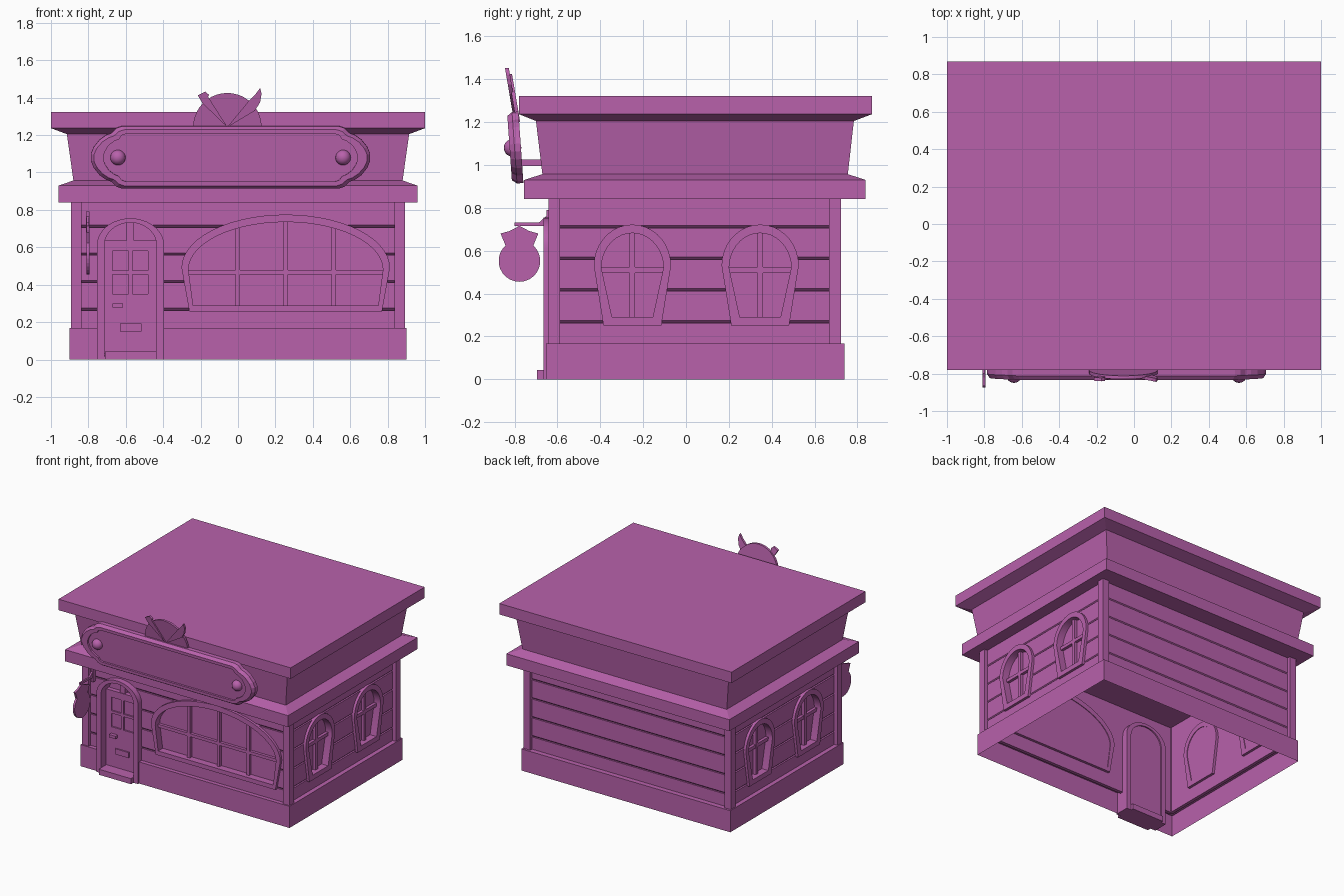
import bpy, bmesh, math

if "Cube" in bpy.data.objects:
    bpy.data.objects.remove(bpy.data.objects["Cube"])

mat = bpy.data.materials.new("plum_paint")
mat.diffuse_color = (0.48, 0.12, 0.41, 1)
mat.use_nodes = True
mat.node_tree.nodes["Principled BSDF"].inputs["Base Color"].default_value = mat.diffuse_color


def make(name, bm, smooth=False):
    bmesh.ops.recalc_face_normals(bm, faces=bm.faces)
    me = bpy.data.meshes.new(name)
    bm.to_mesh(me)
    bm.free()
    me.materials.append(mat)
    ob = bpy.data.objects.new(name, me)
    bpy.context.collection.objects.link(ob)
    if smooth:
        bpy.ops.object.select_all(action='DESELECT')
        ob.select_set(True)
        bpy.context.view_layer.objects.active = ob
        bpy.ops.object.shade_smooth_by_angle(angle=math.radians(35))
    return ob


def loft(name, loops, caps=(True, True), ring=False, open_loop=False, smooth=False):
    bm = bmesh.new()
    vs = [[bm.verts.new(p) for p in l] for l in loops]
    pairs = list(zip(vs, vs[1:])) + ([(vs[-1], vs[0])] if ring else [])
    n = len(vs[0])
    for a, b in pairs:
        for i in range(n - 1 if open_loop else n):
            j = (i + 1) % n
            bm.faces.new((a[i], a[j], b[j], b[i]))
    if not ring:
        if caps[0]:
            bm.faces.new(vs[0][::-1])
        if caps[1]:
            bm.faces.new(vs[-1])
    return make(name, bm, smooth)


# Wall mappings: u along the wall, z up, d outward
def front(u, z, d): return (u, -0.62 - d, z)
def back(u, z, d): return (u, 0.70 + d, z)
def right(u, z, d): return (0.865 + d, u, z)
def left(u, z, d): return (-0.865 - d, u, z)


def lay(M, outline, d): return [M(u, z, d) for u, z in outline]


def prism(name, M, outline, d0, d1, smooth=False):
    return loft(name, [lay(M, outline, d0), lay(M, outline, d1)], smooth=smooth)


def bar(name, M, u0, u1, z0, z1, d0, d1):
    return prism(name, M, [(u0, z0), (u1, z0), (u1, z1), (u0, z1)], d0, d1)


def box(name, x0, x1, y0, y1, z0, z1):
    return loft(name, [[(x0, y0, z), (x1, y0, z), (x1, y1, z), (x0, y1, z)] for z in (z0, z1)])


def arch(c, w0, w1, zb, zs, zt, n=18):
    top = [(c + w1 * math.cos(math.pi * i / n), zs + (zt - zs) * math.sin(math.pi * i / n))
           for i in range(n + 1)]
    return [(c - w0, zb), (c + w0, zb)] + top


def frame(name, M, outer, inner, d0, d1):
    return loft(name, [lay(M, outer, d0), lay(M, outer, d1), lay(M, inner, d1), lay(M, inner, d0)],
                ring=True, smooth=True)


def cut(wall, outlines, M):
    for o in outlines:
        c = prism("cutter", M, o, -0.1, 0.1)
        m = wall.modifiers.new("hole", 'BOOLEAN')
        m.operation, m.solver, m.object = 'DIFFERENCE', 'EXACT', c
        bpy.context.view_layer.objects.active = wall
        bpy.ops.object.modifier_apply(modifier=m.name)
        bpy.data.objects.remove(c)


# Roof block: lower cornice, flared fascia and flat slab in one loft
levels = [(0.96, -0.755, 0.838, 0.84), (0.96, -0.755, 0.838, 0.93), (0.88, -0.67, 0.755, 0.957),
          (0.915, -0.70, 0.783, 1.205), (1.0, -0.78, 0.868, 1.237), (1.0, -0.78, 0.868, 1.322)]
loft("roof_and_cornice", [[(-x, a, z), (x, a, z), (x, b, z), (-x, b, z)] for x, a, b, z in levels])

# Plinth: open sheet with a doorway gap
def plinth_path(e, z):
    x, a, b = 0.90 - e, -0.652 + e, 0.74 - e
    return [(-0.40, a, z), (x, a, z), (x, b, z), (-x, b, z), (-x, a, z), (-0.75, a, z)]
loft("plinth", [plinth_path(0, 0), plinth_path(0, 0.168), plinth_path(0.055, 0.168)],
     caps=(False, False), open_loop=True)

# Corner posts
for sx in (-1, 1):
    xs = sorted((sx * 0.836, sx * 0.893))
    for y0, y1 in ((-0.642, -0.588), (0.667, 0.723)):
        box("corner_post", *xs, y0, y1, 0.16, 0.845)

# Clapboard walls with grooves
profile = [(0.0, 0.85)]
for z in (0.706, 0.558, 0.411, 0.263):
    profile += [(0, z + 0.012), (-0.013, z), (0, z)]
profile += [(0, 0.15), (-0.025, 0.15), (-0.025, 0.85)]
def wall(name, M, u0, u1):
    return loft(name, [[M(u, z, d) for d, z in profile] for u in (u0, u1)])
wall("back_wall", back, -0.85, 0.85)
front_wall = wall("front_wall", front, -0.85, 0.85)

# Windows
def window(name, M, c, outer, inner, bars, zbar, w):
    frame(name + "_frame", M, outer, inner, -0.045, 0.02)
    loft(name + "_glass", [lay(M, inner, -0.04), lay(M, inner, -0.036)])
    (w1, zs, zt) = (max(u for u, _ in inner) - c, inner[2][1], max(z for _, z in inner))
    for o in bars:
        top = zs + (zt - zs) * math.sqrt(1 - (o / w1) ** 2)
        bar(name + "_mullion", M, c + o - w, c + o + w, inner[0][1] - 0.01, top + 0.008, -0.037, -0.012)
    bar(name + "_crossbar", M, c - w1, c + w1, zbar - w, zbar + w, -0.037, -0.014)

big_out = arch(0.255, 0.515, 0.557, 0.257, 0.49, 0.775, 28)
big_in = arch(0.255, 0.495, 0.52, 0.29, 0.48, 0.735, 28)
door_out = arch(-0.575, 0.18, 0.18, 0.0, 0.61, 0.755)
door_in = arch(-0.575, 0.14, 0.14, 0.015, 0.61, 0.732)
cut(front_wall, [arch(0.255, 0.505, 0.538, 0.27, 0.485, 0.755, 28),
                 arch(-0.575, 0.16, 0.16, -0.01, 0.61, 0.743)], front)
window("shop_window", front, 0.255, big_out, big_in, (-0.256, 0, 0.256), 0.467, 0.012)

for side, M in (("right", right), ("left", left)):
    w = wall(side + "_wall", M, -0.61, 0.69)
    cs = (-0.25, 0.346)
    cut(w, [arch(c, 0.115, 0.162, 0.27, 0.53, 0.70) for c in cs], M)
    for c in cs:
        window(side + "_window", M, c, arch(c, 0.135, 0.18, 0.252, 0.53, 0.722),
               arch(c, 0.095, 0.145, 0.29, 0.52, 0.682), (0,), 0.51, 0.013)

# Door: frame, leaf, raised rails, fanlight, hardware and step
frame("door_frame", front, door_out, door_in, -0.07, 0.045)
D = -0.03
bar("door_leaf", front, -0.715, -0.435, 0.02, 0.62, D - 0.02, D)
loft("fanlight_glass", [lay(front, door_in, D - 0.03), lay(front, door_in, D - 0.025)])
bar("fanlight_mullion", front, -0.595, -0.555, 0.62, 0.735, D - 0.026, D + 0.01)
bar("transom", front, -0.715, -0.435, 0.612, 0.635, D - 0.02, D + 0.015)
for u0, u1 in ((-0.715, -0.67), (-0.585, -0.565), (-0.48, -0.435)):
    bar("door_stile", front, u0, u1, 0.34, 0.615, D, D + 0.012)
for z0, z1 in ((0.03, 0.35), (0.455, 0.475), (0.58, 0.615)):
    bar("door_rail", front, -0.715, -0.435, z0, z1, D, D + 0.012)
bar("door_handle", front, -0.67, -0.615, 0.278, 0.3, D + 0.01, D + 0.04)
bar("mail_slot", front, -0.632, -0.515, 0.15, 0.193, D + 0.01, D + 0.022)
box("door_step", -0.712, -0.435, -0.695, -0.53, 0.0, 0.043)

# Main sign board, leaning forward, with a recessed panel and knobs
T = math.radians(4)
def sign(u, z, d):
    return (u - 0.04, -0.775 - d * math.cos(T) - z * math.sin(T), 1.082 + z * math.cos(T) - d * math.sin(T))
def mirrored(q):
    half = q + [(u, -z) for u, z in reversed(q)]
    return half + [(-u, -z) for u, z in half]
outer = mirrored([(0.58, 0.167), (0.61, 0.157), (0.637, 0.13), (0.665, 0.12), (0.70, 0.095), (0.732, 0.055), (0.747, 0.018)])
lip = [(u * 0.978, z * 0.9) for u, z in outer]
panel = mirrored([(0.56, 0.127), (0.582, 0.12), (0.595, 0.10), (0.62, 0.09), (0.65, 0.068), (0.668, 0.04), (0.68, 0.012)])
loft("sign_board", [lay(sign, outer, -0.005), lay(sign, outer, 0.025), lay(sign, lip, 0.048),
                    lay(sign, panel, 0.048), lay(sign, panel, 0.034)])
for u in (-0.602, 0.602):
    bm = bmesh.new()
    bmesh.ops.create_uvsphere(bm, u_segments=16, v_segments=10, radius=0.041)
    bmesh.ops.translate(bm, verts=bm.verts, vec=sign(u, 0, 0.034))
    make("sign_knob", bm, True)
for x in (-0.5, 0.42):
    box("sign_bracket", x - 0.015, x + 0.015, -0.78, -0.66, 0.995, 1.025)

# Round crest above the sign with two crossed tools
def crest(u, z, d): return (u, -0.782 - (z - 1.25) * 0.17 - d, z)
disc = [(-0.057 + 0.183 * math.cos(math.pi * i / 20), 1.242 + 0.183 * math.sin(math.pi * i / 20)) for i in range(21)]
prism("crest_disc", crest, disc + [(-0.24, 1.2), (0.126, 1.2)], 0, 0.018, True)
prism("crest_blade", crest, [(-0.06, 1.24), (0.09, 1.33), (0.118, 1.375), (0.126, 1.42), (0.118, 1.452),
                             (0.095, 1.42), (0.06, 1.385)], 0.01, 0.028)
prism("crest_handle", crest, [(-0.055, 1.24), (-0.16, 1.405), (-0.155, 1.415), (-0.175, 1.432),
                              (-0.215, 1.413), (-0.205, 1.395), (-0.19, 1.37)], 0.01, 0.028)

# Small hanging sign on an iron bracket
def side_plate(u, z, d): return (-0.803 + d, u, z)
c = -0.777
body = [(c + 0.097 * math.sin(a), 0.552 - 0.097 * math.cos(a))
        for a in [math.radians(-138 + 276 * i / 20) for i in range(21)]]
head = [(c + 0.088, 0.68), (c + 0.045, 0.692), (c, 0.716), (c - 0.045, 0.692), (c - 0.088, 0.68)]
prism("hanging_sign", side_plate, body + head, -0.008, 0.008)
prism("bracket_arm", side_plate, [(-0.80, 0.715), (-0.63, 0.715), (-0.63, 0.732), (-0.80, 0.732)], -0.006, 0.006)
prism("bracket_brace", side_plate, [(-0.69, 0.728), (-0.66, 0.728), (-0.62, 0.76), (-0.62, 0.79)], -0.006, 0.006)
box("bracket_plate", -0.812, -0.794, -0.65, -0.60, 0.68, 0.79)
